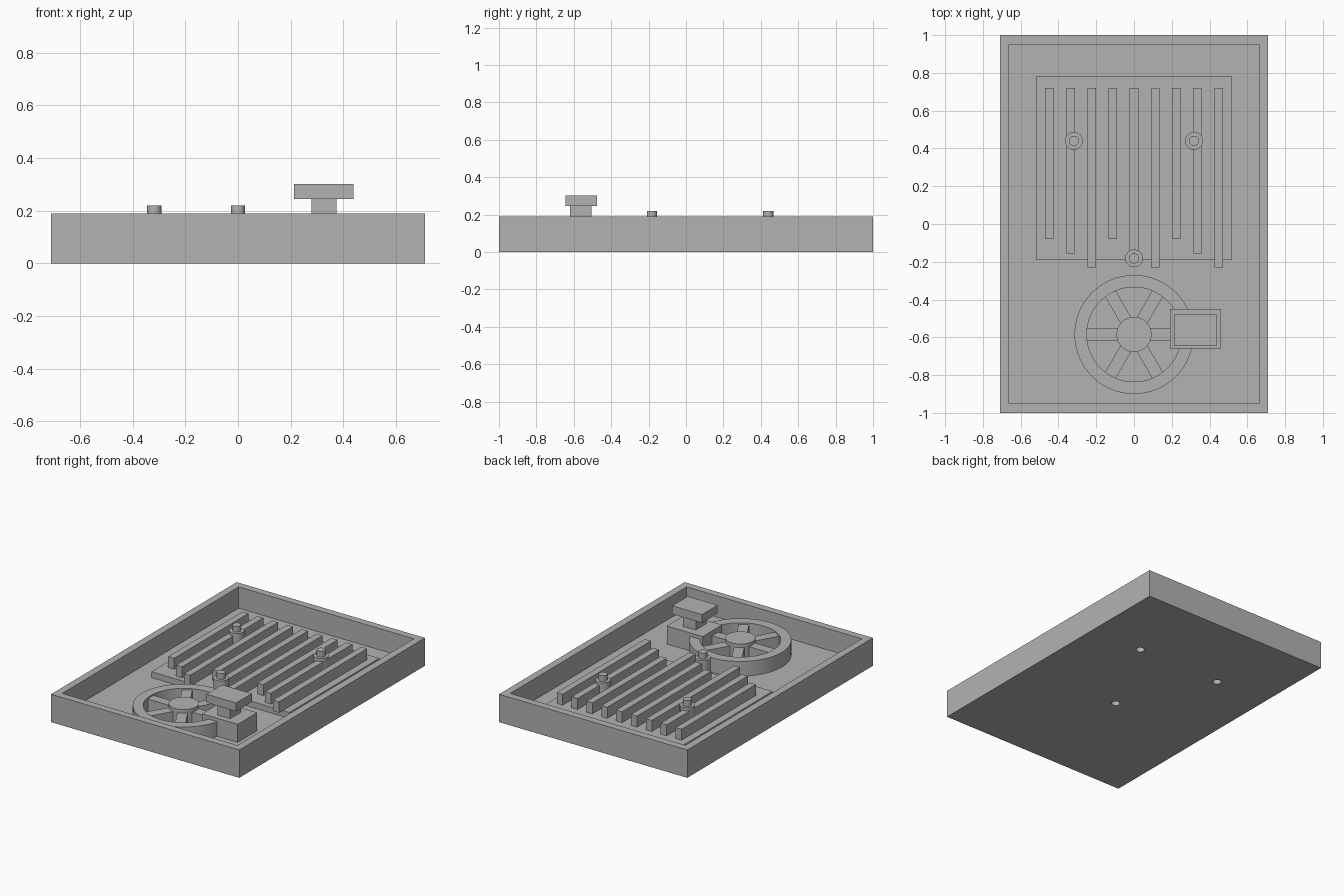
import bpy, bmesh, math
from mathutils import Matrix

if "Cube" in bpy.data.objects:
    bpy.data.objects.remove(bpy.data.objects["Cube"])

grey = bpy.data.materials.new("light_grey")
grey.diffuse_color = (0.45, 0.45, 0.45, 1)
grey.use_nodes = True
grey.node_tree.nodes["Principled BSDF"].inputs["Base Color"].default_value = grey.diffuse_color

FLOOR = 0.045
PLATE_TOP = 0.085


def finish(name, bm, smooth=False):
    bmesh.ops.recalc_face_normals(bm, faces=bm.faces)
    me = bpy.data.meshes.new(name)
    bm.to_mesh(me)
    bm.free()
    me.materials.append(grey)
    ob = bpy.data.objects.new(name, me)
    bpy.context.collection.objects.link(ob)
    if smooth:
        bpy.ops.object.select_all(action='DESELECT')
        ob.select_set(True)
        bpy.context.view_layer.objects.active = ob
        bpy.ops.object.shade_smooth_by_angle(angle=math.radians(30))
    return ob


def add_box(bm, x0, x1, y0, y1, z0, z1, turn=None):
    m = (Matrix.Translation(((x0 + x1) / 2, (y0 + y1) / 2, (z0 + z1) / 2))
         @ Matrix.Diagonal((x1 - x0, y1 - y0, z1 - z0, 1)))
    bmesh.ops.create_cube(bm, size=1, matrix=turn @ m if turn else m)


def box(name, *dims):
    bm = bmesh.new()
    add_box(bm, *dims)
    return finish(name, bm)


def add_cylinder(bm, x, y, r, z0, z1, n=48):
    bmesh.ops.create_cone(bm, cap_ends=True, segments=n, radius1=r, radius2=r, depth=z1 - z0,
                          matrix=Matrix.Translation((x, y, (z0 + z1) / 2)))


# Open tray: a block with its top inset and pushed down to the floor
bm = bmesh.new()
add_box(bm, -0.71, 0.71, -1, 1, 0, 0.19)
bm.faces.ensure_lookup_table()
top = max(bm.faces, key=lambda f: f.calc_center_median().z)
bmesh.ops.inset_region(bm, faces=[top], thickness=0.07)
pocket = bmesh.ops.extrude_discrete_faces(bm, faces=[top])["faces"][0]
for v in pocket.verts:
    v.co.z = FLOOR
tray = finish("tray", bm)

# Blind holes under the posts
posts = [(-0.318, 0.44), (0.318, 0.44), (0, -0.182)]
bm = bmesh.new()
for x, y in posts:
    add_cylinder(bm, x, y, 0.027, -0.05, 0.036, 32)
cutter = finish("hole_cutter", bm)
cutter.hide_render = True
cutter.hide_set(True)
mod = tray.modifiers.new("holes", 'BOOLEAN')
mod.operation = 'DIFFERENCE'
mod.solver = 'EXACT'
mod.object = cutter

# Raised plate with nine cooling ribs of three repeating lengths
box("rib_plate", -0.52, 0.52, -0.19, 0.78, FLOOR, PLATE_TOP)
bm = bmesh.new()
for i in range(9):
    x = (i - 4) * 0.112
    add_box(bm, x - 0.0225, x + 0.0225, (-0.08, -0.155, -0.23)[i % 3], 0.72, PLATE_TOP, 0.16)
finish("cooling_ribs", bm)

# Stepped posts with pins
for i, (x, y) in enumerate(posts):
    bm = bmesh.new()
    add_cylinder(bm, x, y, 0.047, FLOOR, 0.18, 32)
    add_cylinder(bm, x, y, 0.027, 0.18, 0.22, 32)
    finish(f"post_{i + 1}", bm, True)

# Wheel: rim lathed from a rectangular section, hub and six spokes
CY = -0.585
bm = bmesh.new()
N = 64
section = [(0.25, FLOOR), (0.315, FLOOR), (0.315, 0.145), (0.25, 0.145)]
loops = []
for i in range(N):
    a = 2 * math.pi * i / N
    loops.append([bm.verts.new((r * math.cos(a), CY + r * math.sin(a), z)) for r, z in section])
for i in range(N):
    p, q = loops[i], loops[(i + 1) % N]
    for k in range(4):
        bm.faces.new((p[k], q[k], q[(k + 1) % 4], p[(k + 1) % 4]))
finish("wheel_rim", bm, True)

bm = bmesh.new()
add_cylinder(bm, 0, CY, 0.093, FLOOR, 0.16)
finish("wheel_hub", bm, True)

bm = bmesh.new()
for i in range(6):
    turn = Matrix.Translation((0, CY, 0)) @ Matrix.Rotation(i * math.pi / 3, 4, 'Z')
    add_box(bm, 0.08, 0.255, -0.0325, 0.0325, FLOOR, 0.135, turn)
finish("wheel_spokes", bm)

# Switch block with stem and cap
box("switch_block", 0.19, 0.46, -0.66, -0.45, FLOOR, 0.168)
box("switch_stem", 0.28, 0.375, -0.62, -0.505, 0.168, 0.245)
box("switch_cap", 0.213, 0.438, -0.645, -0.477, 0.245, 0.302)
